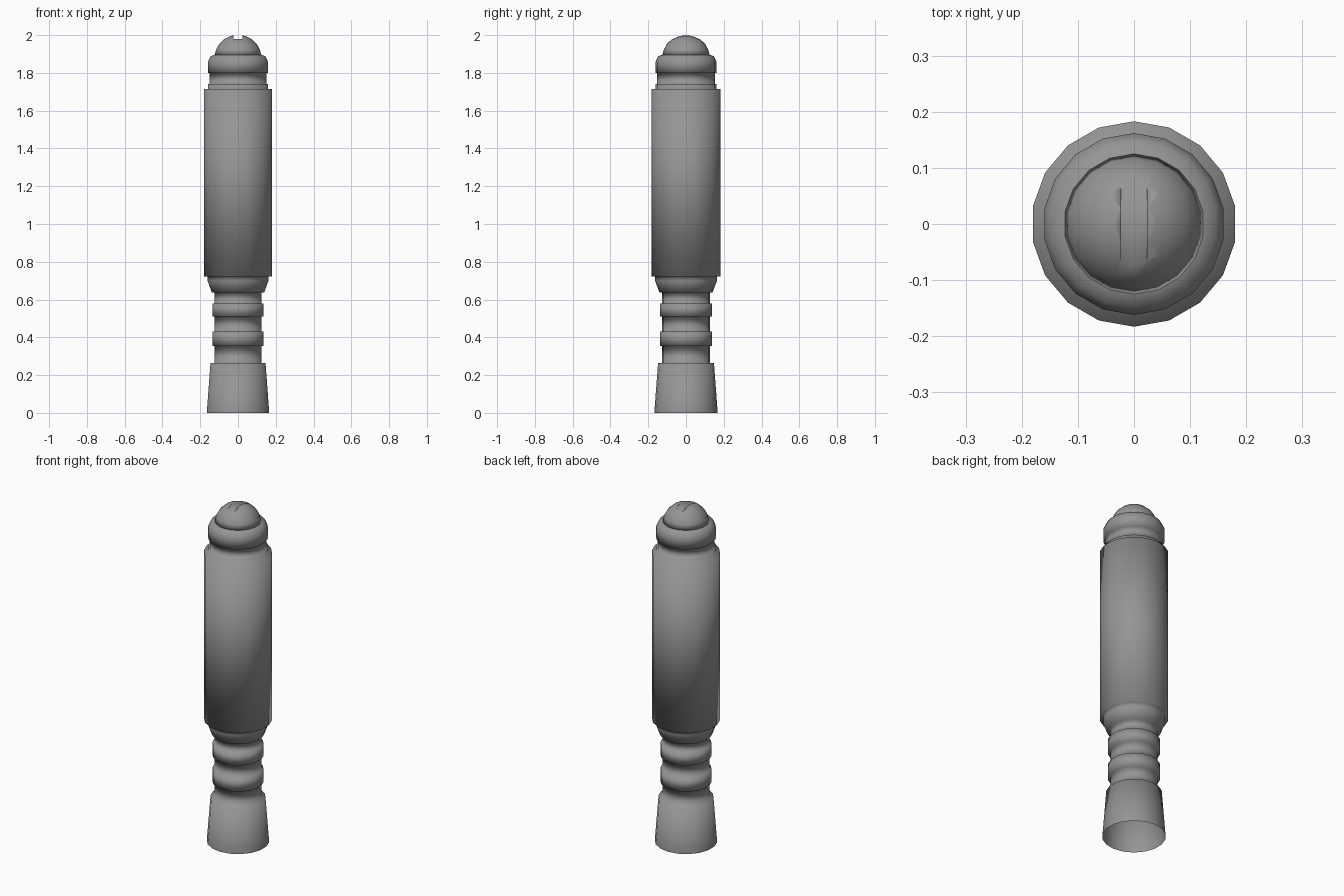
import bpy, bmesh, math

if "Cube" in bpy.data.objects:
    bpy.data.objects.remove(bpy.data.objects["Cube"])

SIDES = 18

grey = bpy.data.materials.new("dark_grey")
grey.diffuse_color = (0.3, 0.3, 0.3, 1)
grey.use_nodes = True
grey.node_tree.nodes["Principled BSDF"].inputs["Base Color"].default_value = grey.diffuse_color

def lathe(name, profile, cap=False):
    """Revolve (radius, z) points into a smooth shell; a zero radius makes a pole."""
    bm = bmesh.new()
    rings = []
    for r, z in profile:
        if r == 0:
            rings.append([bm.verts.new((0, 0, z))] * SIDES)
        else:
            angles = [math.radians(10) + math.tau * i / SIDES for i in range(SIDES)]
            rings.append([bm.verts.new((r * math.cos(a), r * math.sin(a), z)) for a in angles])
    for low, high in zip(rings, rings[1:]):
        for i in range(SIDES):
            j = (i + 1) % SIDES
            quad = [low[i], low[j], high[j], high[i]]
            bm.faces.new(list(dict.fromkeys(quad)))
    if cap:
        bm.faces.new(rings[0][::-1])
    for face in bm.faces:
        face.smooth = True
    mesh = bpy.data.meshes.new(name)
    bm.to_mesh(mesh)
    bm.free()
    mesh.materials.append(grey)
    obj = bpy.data.objects.new(name, mesh)
    bpy.context.collection.objects.link(obj)
    return obj

# Flared foot, open underneath
profile = [(0.168, 0), (0.148, 0.265)]
# Neck with two raised bands
profile += [(0.126, 0.265), (0.126, 0.355)]
for z0, z1, z2 in ((0.355, 0.43, 0.51), (0.51, 0.58, 0.638)):
    profile += [(0.138, z0), (0.138, z1), (0.126, z1), (0.126, z2)]
# Flared collar and long barrel
profile += [(0.141, 0.638), (0.164, 0.70), (0.164, 0.722),
            (0.183, 0.722), (0.183, 1.715)]
# Stepped upper collar
profile += [(0.162, 1.715), (0.162, 1.742), (0.153, 1.742), (0.153, 1.80)]
# Rounded cap
profile += [(0.162, 1.80), (0.162, 1.857), (0.148, 1.888), (0.125, 1.896)]
lathe("turned_handle", profile)

# Dome end
dome = lathe("dome", [(0.125, 1.896), (0.117, 1.925), (0.10, 1.955),
                      (0.072, 1.98), (0.038, 1.996), (0, 2.0)], cap=True)

# Slot across the dome
bpy.ops.mesh.primitive_cube_add(size=1, location=(0, 0, 2.03))
cutter = bpy.context.object
cutter.name = "slot_cutter"
cutter.scale = (0.046, 0.4, 0.1)
cutter.hide_render = True
cutter.hide_viewport = True
cutter.data.materials.append(grey)
for poly in cutter.data.polygons:
    poly.use_smooth = True
slot = dome.modifiers.new("slot", 'BOOLEAN')
slot.operation = 'DIFFERENCE'
slot.solver = 'EXACT'
slot.object = cutter
